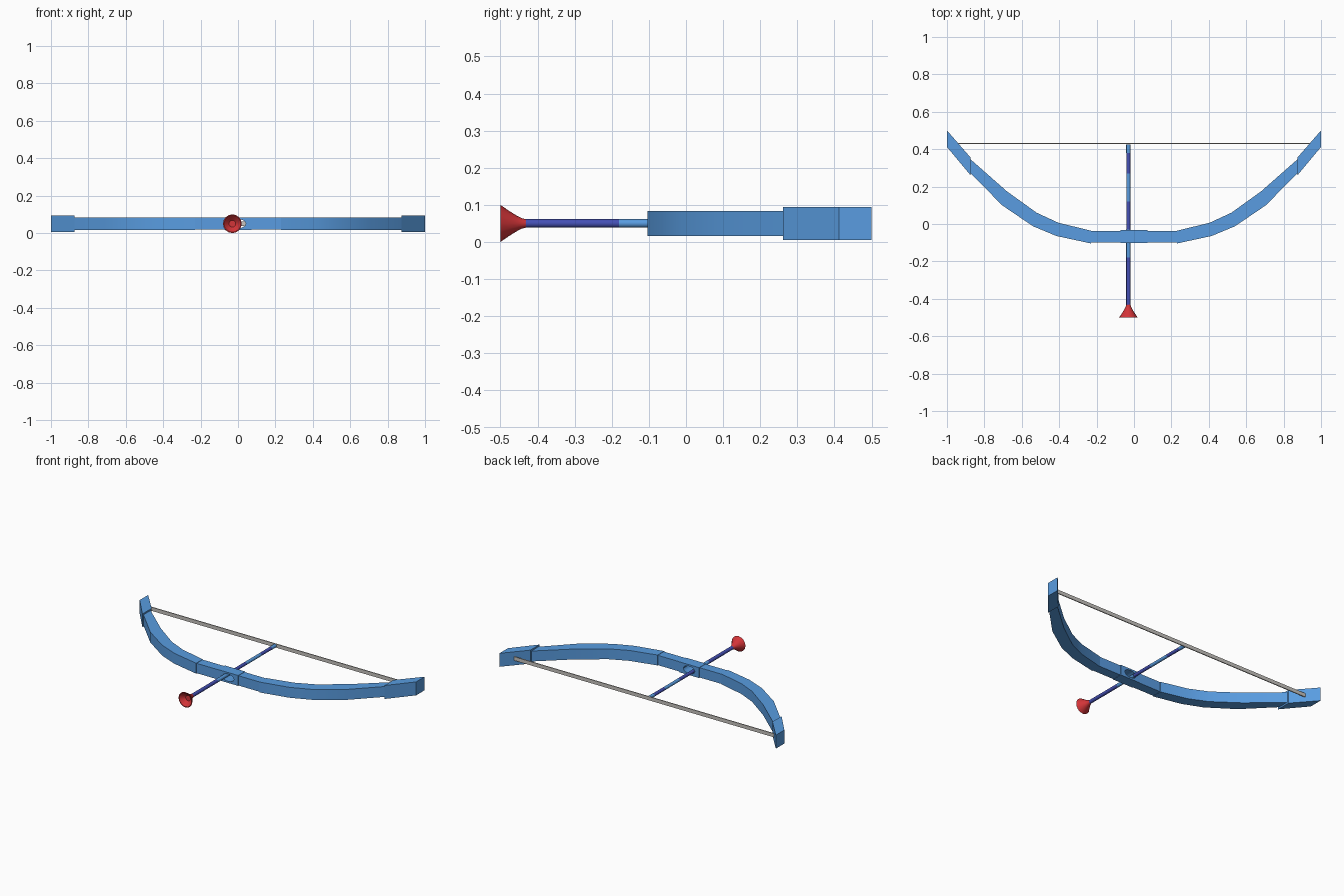
import bpy, bmesh, math

if "Cube" in bpy.data.objects:
    bpy.data.objects.remove(bpy.data.objects["Cube"])

Z = 0.05          # height of the flat bow's middle plane
ARROW_X = -0.03


def material(name, rgb):
    m = bpy.data.materials.new(name)
    m.diffuse_color = (*rgb, 1)
    m.use_nodes = True
    m.node_tree.nodes["Principled BSDF"].inputs["Base Color"].default_value = m.diffuse_color
    return m


BLUE = material("bow blue", (0.10, 0.335, 0.75))
INDIGO = material("shaft indigo", (0.058, 0.08, 0.46))
RED = material("cup red", (0.65, 0.035, 0.04))
GREY = material("string grey", (0.58, 0.56, 0.53))


def finish(name, bm, mat, smooth=None):
    bmesh.ops.remove_doubles(bm, verts=bm.verts, dist=1e-5)
    bmesh.ops.recalc_face_normals(bm, faces=bm.faces)
    mesh = bpy.data.meshes.new(name)
    bm.to_mesh(mesh)
    bm.free()
    mesh.materials.append(mat)
    ob = bpy.data.objects.new(name, mesh)
    bpy.context.collection.objects.link(ob)
    if smooth:
        bpy.ops.object.select_all(action='DESELECT')
        ob.select_set(True)
        bpy.context.view_layer.objects.active = ob
        bpy.ops.object.shade_smooth_by_angle(angle=math.radians(smooth))
    return ob


def loft(name, rings, mat, smooth=None):
    """Skin closed rings of equal length and cap both ends."""
    bm = bmesh.new()
    rs = [[bm.verts.new(p) for p in ring] for ring in rings]
    n = len(rs[0])
    for a, b in zip(rs, rs[1:]):
        for i in range(n):
            j = (i + 1) % n
            bm.faces.new((a[i], a[j], b[j], b[i]))
    bm.faces.new(rs[0])
    bm.faces.new(rs[-1])
    return finish(name, bm, mat, smooth)


def strip(name, sections, half_h, mat, side=1, smooth=None):
    """Flat bar through sections of (inner x, inner y, outer x, outer y)."""
    rings = [[(side * xi, yi, Z - half_h), (side * xi, yi, Z + half_h),
              (side * xo, yo, Z + half_h), (side * xo, yo, Z - half_h)]
             for xi, yi, xo, yo in sections]
    return loft(name, rings, mat, smooth)


def lathe(name, profile, x, mat, sides=12, smooth=35, rx=1.0):
    """Turn a profile of (radius, y) about an axis along y."""
    rings = []
    for r, y in profile:
        rings.append([(x + rx * r * math.cos(2 * math.pi * i / sides), y,
                       Z + r * math.sin(2 * math.pi * i / sides))
                      for i in range(sides)])
    return loft(name, rings, mat, smooth)


# curved limbs and the thicker tips
LIMB = [(0.23, -0.036, 0.23, -0.104), (0.405, 0.007, 0.415, -0.064),
        (0.52, 0.06, 0.54, -0.012), (0.68, 0.175, 0.705, 0.10),
        (0.89, 0.36, 0.89, 0.288)]
TIP = [(0.875, 0.357, 0.875, 0.262), (1.0, 0.5, 1.0, 0.412)]
for side, label in ((1, "right"), (-1, "left")):
    strip("limb_" + label, LIMB, 0.034, BLUE, side, 30)
    strip("tip_" + label, TIP, 0.044, BLUE, side)

# straight handle with a raised middle block, both pierced for the arrow
handle = strip("handle", [(-0.235, -0.037, -0.235, -0.1),
                          (0.235, -0.037, 0.235, -0.1)], 0.032, BLUE)
block = strip("handle_block", [(-0.073, -0.032, -0.073, -0.102),
                               (0.073, -0.032, 0.073, -0.102)], 0.034, BLUE)
cutter = lathe("arrow_hole_cutter", [(0.024, -0.2), (0.024, 0.1)], 0.0,
               BLUE, 16, rx=1.75)
cutter.hide_render = True
cutter.hide_viewport = True
for ob in (handle, block):
    mod = ob.modifiers.new("arrow_hole", 'BOOLEAN')
    mod.operation = 'DIFFERENCE'
    mod.solver = 'EXACT'
    mod.object = cutter

# bowstring
strip("bowstring", [(-0.95, 0.433, -0.95, 0.427),
                    (0.95, 0.433, 0.95, 0.427)], 0.012, GREY)

# arrow shaft in bands, slightly thinner towards the tail
BANDS = [(-0.46, -0.18, 0.0115, INDIGO), (-0.18, -0.03, 0.0115, BLUE),
         (-0.03, 0.12, 0.0105, INDIGO), (0.12, 0.27, 0.0105, BLUE),
         (0.27, 0.38, 0.0105, INDIGO), (0.38, 0.425, 0.0115, BLUE)]
for i, (y0, y1, r, mat) in enumerate(BANDS):
    lathe("shaft_band_%d" % (i + 1), [(r, y0), (r, y1)], ARROW_X, mat)

# hollow suction cup
lathe("suction_cup", [(0.011, -0.43), (0.014, -0.442), (0.021, -0.456),
                      (0.034, -0.477), (0.05, -0.5), (0.045, -0.5),
                      (0.03, -0.483), (0.018, -0.472)], ARROW_X, RED, 16)
